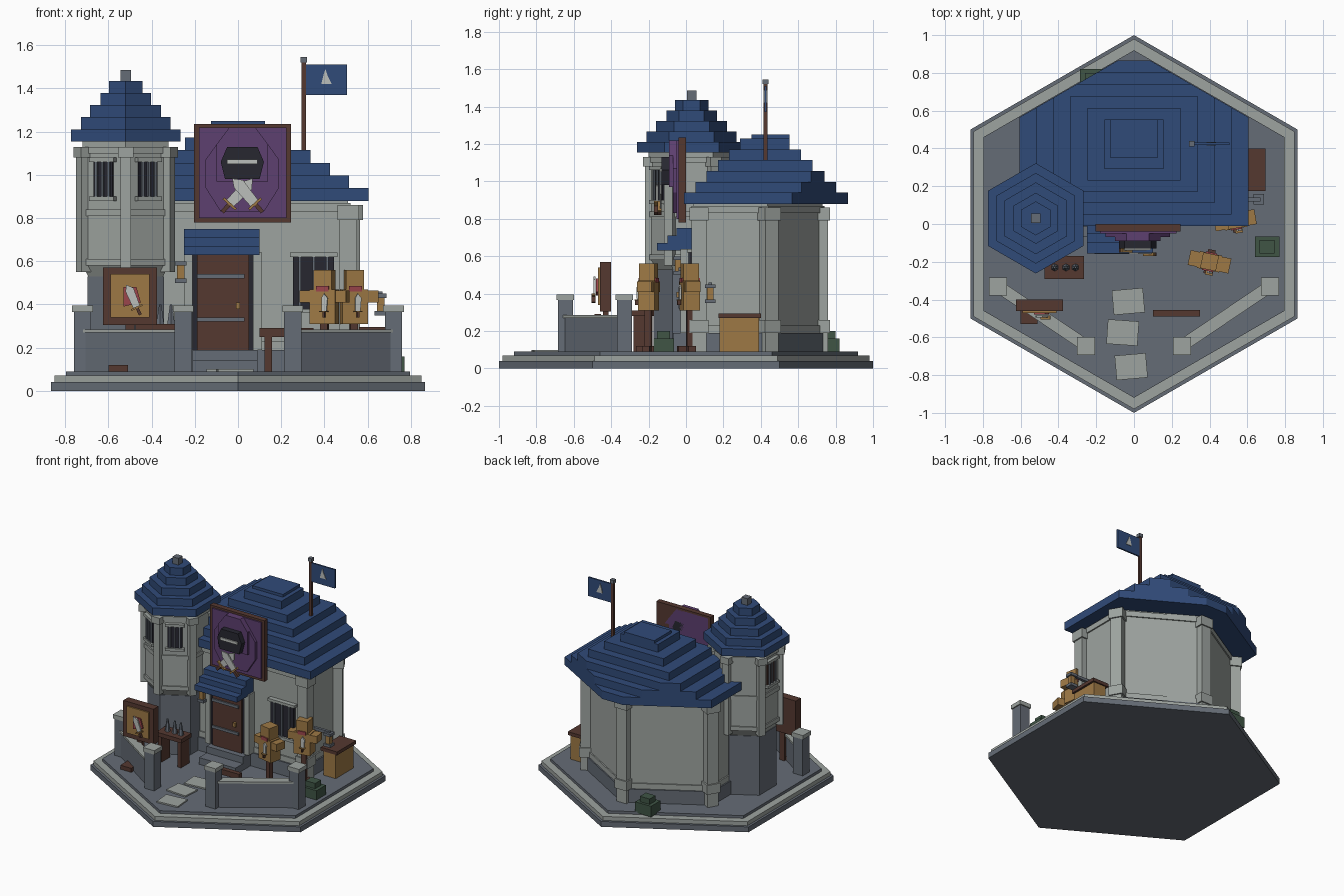
import bpy, bmesh, math
from mathutils import Matrix, Vector

cube = bpy.data.objects.get("Cube")
if cube:
    bpy.data.objects.remove(cube, do_unlink=True)


def material(name, *rgb):
    m = bpy.data.materials.new(name)
    m.use_nodes = True
    m.diffuse_color = (*rgb, 1)
    m.node_tree.nodes["Principled BSDF"].inputs["Base Color"].default_value = (*rgb, 1)
    return m


slate = material("slate", .13, .15, .18)
stone = material("pale_stone", .34, .37, .35)
blue = material("roof_blue", .03, .07, .19)
wood = material("dark_wood", .09, .04, .03)
straw = material("straw", .34, .19, .06)
purple = material("purple", .11, .05, .16)
black = material("charcoal", .02, .02, .03)
green = material("leaf_green", .05, .09, .06)
red = material("red", .33, .06, .07)
steel = material("steel", .5, .52, .5)

HOME = Matrix()
SLOPE = math.tan(math.radians(30))


def frame(x, y, z=0, turn=0, lean=0):
    """Local frame turned about z, then leaned about its own front axis."""
    return (Matrix.Translation((x, y, z)) @ Matrix.Rotation(math.radians(turn), 4, "Z")
            @ Matrix.Rotation(math.radians(lean), 4, "Y"))


def prism(name, mat, pts, lo, hi, at=HOME, upright=False, top=1):
    """Extrude an outline along z, or along y when upright."""
    bm = bmesh.new()
    rings = []
    for d, s in ((lo, 1), (hi, top)):
        rings.append([bm.verts.new(at @ Vector((a * s, d, b) if upright else (a * s, b * s, d)))
                      for a, b in pts])
    n = len(pts)
    for ring in rings:
        bm.faces.new(ring)
    for i in range(n):
        j = (i + 1) % n
        bm.faces.new((rings[0][i], rings[0][j], rings[1][j], rings[1][i]))
    bmesh.ops.recalc_face_normals(bm, faces=bm.faces)
    mesh = bpy.data.meshes.new(name)
    bm.to_mesh(mesh)
    bm.free()
    mesh.materials.append(mat)
    ob = bpy.data.objects.new(name, mesh)
    bpy.context.scene.collection.objects.link(ob)
    return ob


def box(name, mat, x, y, z, at=HOME):
    """Box from (low, high) pairs."""
    return prism(name, mat, [(x[0], y[0]), (x[1], y[0]), (x[1], y[1]), (x[0], y[1])], *z, at)


def block(name, mat, w, d, z, at=HOME):
    return box(name, mat, (-w / 2, w / 2), (-d / 2, d / 2), z, at)


def hexagon(r):
    return [(r * math.sin(math.pi * k / 3), r * math.cos(math.pi * k / 3)) for k in range(6)]


def hall(half, front, back, peak):
    """Rectangle whose back corners are cut by two slanted walls."""
    side = peak - SLOPE * half
    if side >= back:
        return [(-half, front), (half, front), (half, back), (-half, back)]
    tip = max((peak - back) / SLOPE, .01)
    return [(-half, front), (half, front), (half, side), (tip, back), (-tip, back), (-half, side)]


def sword(name, at, size):
    s = size
    prism(name + "_blade", steel, [(-.12 * s, 0), (.12 * s, 0), (.17 * s, .6 * s), (0, .8 * s), (-.12 * s, .6 * s)],
          -.01, 0, at, True)
    box(name + "_guard", straw, (-.2 * s, .2 * s), (-.02, 0), (-.06 * s, 0), at)
    box(name + "_grip", wood, (-.05 * s, .05 * s), (-.02, 0), (-.3 * s, -.06 * s), at)


def barred_window(name, w, h, at, bar_mat=slate, fill=black):
    """Window facing local -y with its sill centre at the origin."""
    block(name + "_pane", fill, w, .02, (0, h), at)
    for k in (-1, 0, 1):
        box(f"{name}_bar", bar_mat, (k * w / 3 - .006, k * w / 3 + .006), (-.02, 0), (0, h), at)
    for z in (-.02, h):
        block(name + "_ledge", stone, w + .03, .05, (z, z + .02), at)


def lantern(at):
    block("lantern_glass", straw, .035, .035, (.02, .08), at)
    for z in (0, .08):
        block("lantern_cap", slate, .055, .055, (z, z + .02), at)


# Ground slabs
prism("ground_base", slate, hexagon(1), 0, .04)
prism("ground_rim", stone, hexagon(.98), .04, .07)
prism("ground_top", slate, hexagon(.92), .07, .09)

# Hall walls, plinth and corner pillars
prism("hall_walls", stone, hall(.51, .04, .73, .73), .08, .9)
prism("hall_plinth", slate, hall(.53, .02, .75, .75), .08, .19)
for z in (.19, .83):
    prism("hall_rail", stone, hall(.52, .03, .74, .74), z, z + .04)
for x, y, turn in ((.51, .07, 0), (-.51, .07, 0), (.51, .44, 30), (-.51, .44, -30), (0, .72, 0)):
    at = frame(x, y, 0, turn)
    block("hall_pillar", stone, .08, .08, (.08, .86), at)
    block("pillar_foot", stone, .1, .1, (.19, .26), at)
    block("pillar_cap", stone, .1, .1, (.79, .86), at)

# Stepped hall roof
halves = (.605, .515, .425, .335, .245, .155, .125)
for i, half in enumerate(halves):
    z = .88 + .058 * i
    prism("hall_roof_step", blue, hall(half, .06 * i - .01, .865 - .0625 * min(i, 5), .915),
          z, min(z + .06, 1.25))

# Tower with pillars and windows
tower = frame(-.52, .03)
prism("tower_foot", slate, hexagon(.205), .08, .53, tower)
prism("tower_flare", stone, hexagon(.2), .53, .58, tower, top=1.15)
prism("tower_walls", stone, hexagon(.23), .58, 1.17, tower)
for z in (.58, .81, 1.1):
    prism("tower_band", stone, hexagon(.24), z, z + .03, tower)
for k in range(6):
    corner = tower @ frame(0, 0, 0, 60 * k) @ frame(0, -.225)
    block("tower_pillar", stone, .05, .05, (.55, 1.13), corner)
    block("tower_pillar_cap", stone, .07, .07, (1.08, 1.13), corner)
for turn, fill in ((-30, black), (30, black), (-90, wood)):
    barred_window("tower_window", .1, .16, tower @ frame(0, 0, 0, turn) @ frame(0, -.2, .9), fill=fill)
for i, r in enumerate((.292, .24, .19, .135, .09)):
    prism("tower_roof_step", blue, hexagon(r), 1.155 + .056 * i, 1.211 + .056 * i, tower)
block("tower_finial", slate, .05, .05, (1.43, 1.485), tower)

# Door, step and awning
box("door_step", slate, (-.21, .09), (-.16, .03), (.08, .14))
box("door_sill", slate, (-.21, .09), (-.07, .03), (.14, .19))
box("door_frame", black, (-.21, .07), (-.02, .05), (.19, .65))
box("door", wood, (-.19, .05), (-.03, .04), (.19, .63))
for z in (.32, .52):
    box("door_hinge", slate, (-.19, .03), (-.04, 0), (z, z + .02))
box("door_knob", straw, (-.01, .01), (-.05, 0), (.38, .41))
for x in (-.25, .07):
    box("door_post", stone, (x, x + .04), (-.03, .05), (.19, .64))
for y, z in ((-.155, .63), (-.1, .67), (-.05, .71)):
    box("awning_step", blue, (-.25, .1), (y, .04), (z, z + .04))
barred_window("hall_window", .19, .24, frame(.35, .03, .38))

# Hanging sign with helmet and crossed swords
box("sign_board", wood, (-.204, .245), (-.04, 0), (.78, 1.235))
box("sign_panel", purple, (-.18, .225), (-.05, 0), (.8, 1.22))
sign = frame(.02, 0, .8)
prism("sign_shield", purple, [(-.1, .03), (.1, .03), (.17, .14), (.17, .27), (.12, .34), (-.12, .34), (-.17, .27),
                              (-.17, .14)], -.07, 0, sign, True)
prism("sign_crest", purple, [(-.12, .17), (.12, .17), (.12, .34), (.06, .42), (-.06, .42), (-.12, .34)],
      -.09, 0, sign, True)
prism("sign_helmet", black, [(-.08, .18), (.08, .18), (.1, .26), (.07, .33), (-.07, .33), (-.1, .26)],
      -.13, 0, sign, True)
box("helmet_slot", steel, (-.07, .07), (-.138, -.12), (.25, .27), sign)
for side in (-1, 1):
    sword("sign_sword", sign @ frame(side * .055, -.14 - .01 * side, .07, 0, -side * 42), .19)

# Flag
at = frame(.305, .425)
block("flag_pole", wood, .02, .02, (1, 1.53), at)
block("flag_finial", slate, .03, .03, (1.52, 1.545), at)
box("flag_cloth", blue, (.01, .2), (-.006, .006), (1.37, 1.51), at)
prism("flag_emblem", steel, [(.08, 1.42), (.13, 1.42), (.11, 1.46), (.1, 1.49), (.09, 1.46)], -.01, .01, at, True)

# Garden walls with end posts
for side in (-1, 1):
    outer, inner = Vector((side * .72, -.33)), Vector((side * .253, -.645))
    mid, run = (outer + inner) / 2, outer - inner
    at = frame(mid.x, mid.y, 0, math.degrees(math.atan2(run.y, run.x)))
    block("garden_wall", slate, run.length, .05, (.08, .27), at)
    block("garden_wall_cap", stone, run.length, .065, (.27, .285), at)
    for p in (outer, inner):
        block("garden_post", slate, .08, .08, (.08, .37), frame(p.x, p.y))
        block("garden_post_cap", stone, .095, .095, (.365, .395), frame(p.x, p.y))

# Training dummies
for x, y, turn in ((.4, -.2, -12), (.535, .02, 10)):
    at = frame(x, y, 0, turn)
    block("dummy_foot", wood, .15, .04, (.08, .12), at)
    block("dummy_foot", wood, .04, .13, (.08, .12), at)
    block("dummy_post", wood, .035, .035, (.1, .32), at)
    block("dummy_body", straw, .12, .09, (.31, .47), at)
    block("dummy_arms", straw, .22, .08, (.41, .465), at)
    block("dummy_head", straw, .085, .085, (.47, .56), at)
    block("dummy_collar", red, .06, .1, (.46, .485), at)
    sword("dummy_dagger", at @ frame(.01, -.05, .37), .1)

# Shield display on the left wall
at = frame(-.5, -.43)
box("display_foot", wood, (-.1, -.01), (-.1, 0), (.08, .12), at)
block("display_post", wood, .04, .03, (.08, .32), at)
block("display_frame", wood, .25, .06, (.305, .57), at)
box("display_panel", straw, (-.09, .09), (-.04, 0), (.34, .54), at)
prism("display_emblem", red, [(-.03, .39), (.05, .41), (.03, .48), (-.03, .48)], -.05, 0, at, True)
sword("display_sword", at @ frame(.03, -.055, .39, 0, -25), .14)

# Bench with bottles
at = frame(-.37, -.23)
block("bench_top", wood, .21, .12, (.28, .31), at)
for x in (-.08, .08):
    block("bench_leg", wood, .03, .1, (.08, .28), at @ frame(x, 0))
for x in (-.05, .01, .06):
    prism("bottle", slate, hexagon(.02), .31, .4, at @ frame(x, 0), top=.3)

# Low rail, crate, lanterns, shrubs and paving
box("rail_top", wood, (.1, .35), (-.49, -.455), (.25, .29))
for x in (.14, .31):
    block("rail_leg", wood, .035, .03, (.08, .25), frame(x, -.47))
box("crate", straw, (.58, .68), (.18, .39), (.08, .27))
box("crate_lid", wood, (.56, .695), (.175, .4), (.27, .295))
lantern(frame(.66, .13, .35))
box("lantern_bracket", slate, (.5, .67), (.12, .14), (.44, .46))
lantern(frame(-.265, -.04, .5))
for x, y in ((.705, -.12), (-.22, .765)):
    at = frame(x, y)
    block("shrub", green, .13, .11, (.08, .16), at)
    block("shrub_top", green, .08, .07, (.16, .2), at)
for x, y, turn in ((-.03, -.41, 5), (-.06, -.575, -4), (-.015, -.755, 5)):
    block("paving_stone", stone, .165, .13, (.08, .1), frame(x, y, 0, turn))
